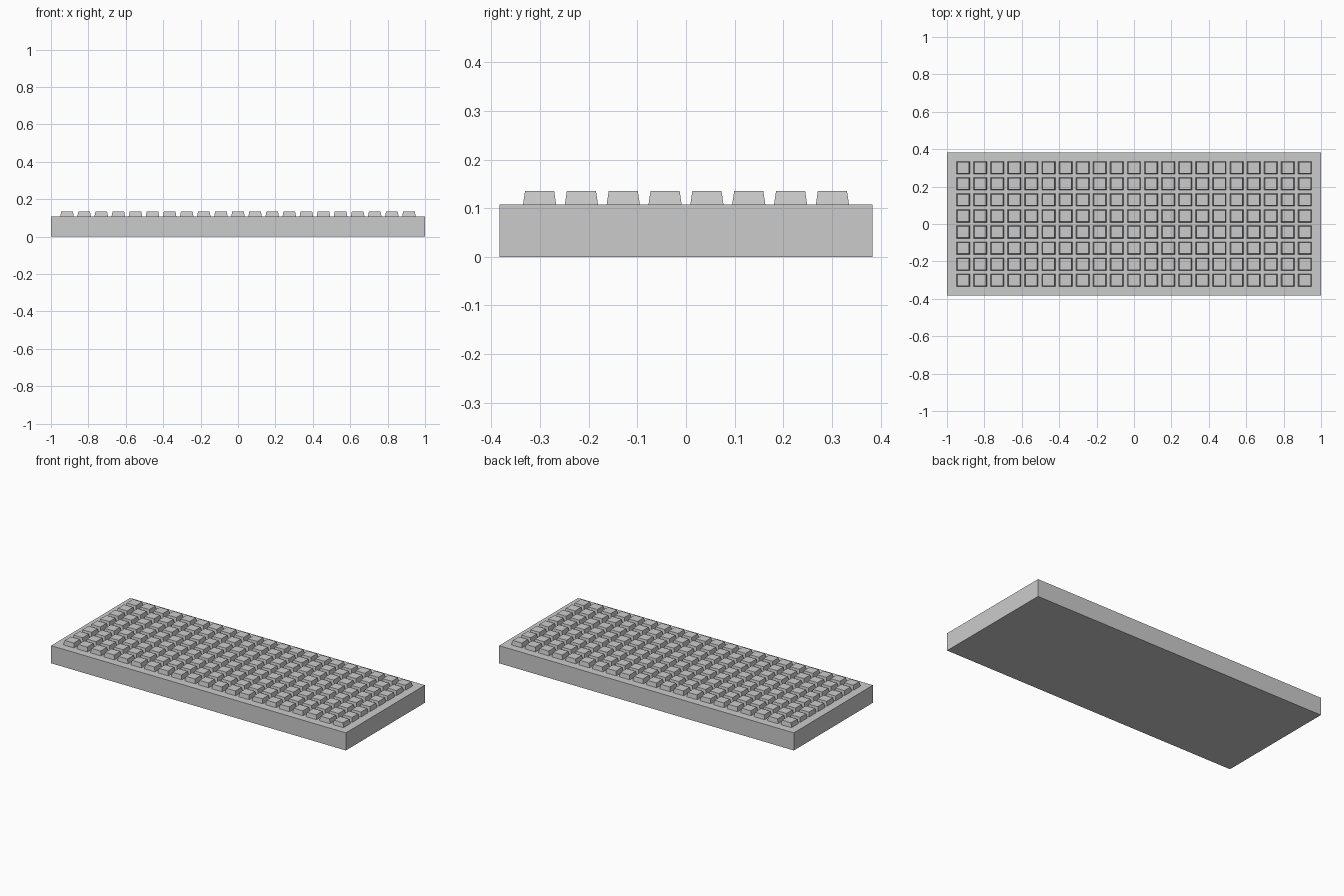
import bpy, bmesh

if "Cube" in bpy.data.objects:
    bpy.data.objects.remove(bpy.data.objects["Cube"])

BASE_H, TOP_H = 0.108, 0.135
COLS, ROWS = 21, 8
PITCH_X, PITCH_Y = 0.0914, 0.086


def frustum(name, bottom, top, z0, z1):
    """Rectangular block whose top may be smaller than its bottom."""
    bm = bmesh.new()
    bmesh.ops.create_cube(bm, size=1)
    for v in bm.verts:
        w, d = top if v.co.z > 0 else bottom
        v.co = (v.co.x * w, v.co.y * d, z1 if v.co.z > 0 else z0)
    mesh = bpy.data.meshes.new(name)
    bm.to_mesh(mesh)
    bm.free()
    obj = bpy.data.objects.new(name, mesh)
    bpy.context.collection.objects.link(obj)
    return obj


def array(obj, name, count, step):
    mod = obj.modifiers.new(name, 'ARRAY')
    mod.count = count
    mod.use_relative_offset = False
    mod.use_constant_offset = True
    mod.constant_offset_displace = step


# Solid slab
frustum("base_slab", (2.0, 0.766), (2.0, 0.766), 0, BASE_H)

# Grid of tapered raised blocks
studs = frustum("raised_blocks", (0.072, 0.068), (0.062, 0.060), BASE_H, TOP_H)
studs.location = (-PITCH_X * (COLS - 1) / 2, -PITCH_Y * (ROWS - 1) / 2, 0)
array(studs, "columns", COLS, (PITCH_X, 0, 0))
array(studs, "rows", ROWS, (0, PITCH_Y, 0))
